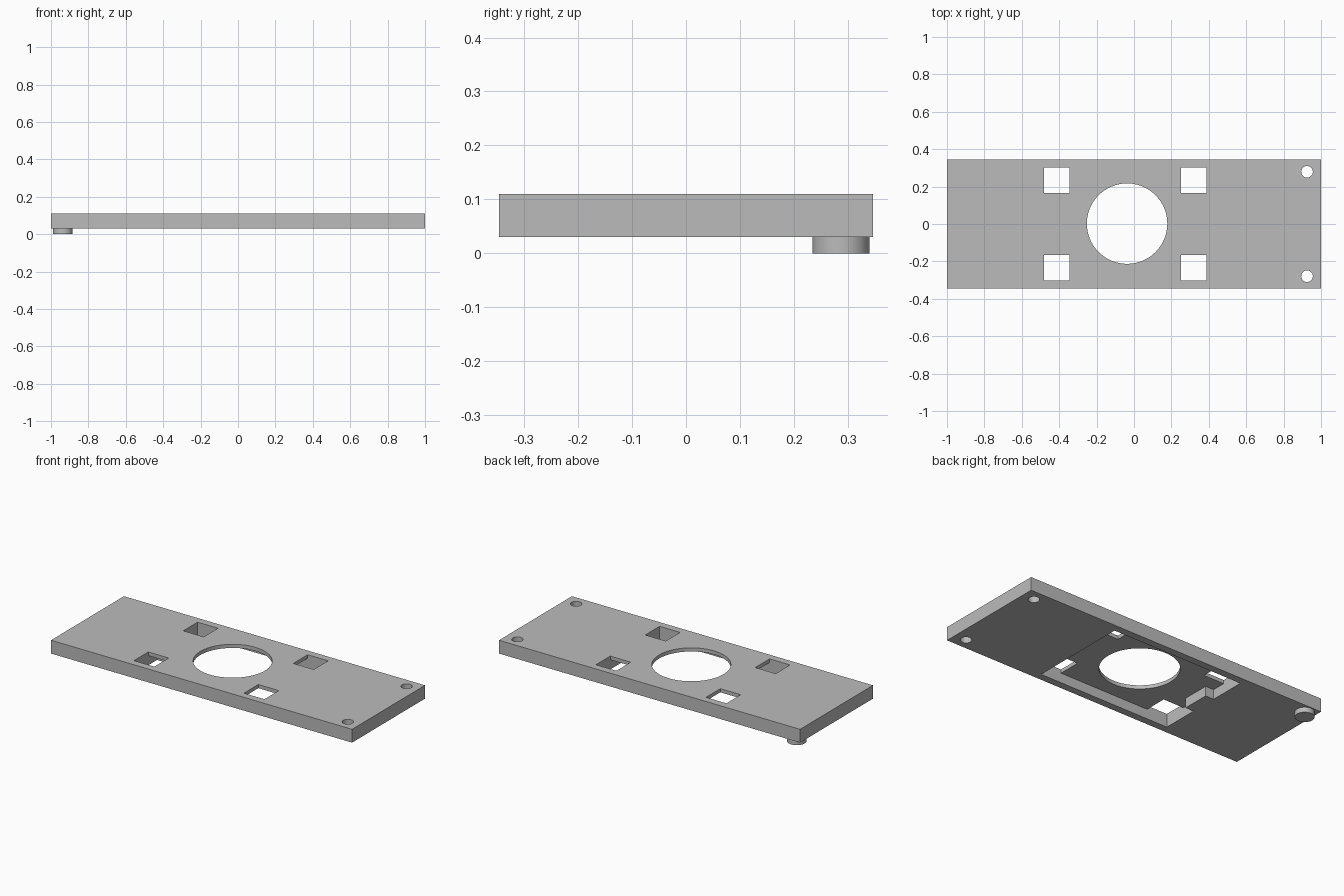
import bpy
import bmesh
import math

if "Cube" in bpy.data.objects:
    bpy.data.objects.remove(bpy.data.objects["Cube"], do_unlink=True)

BOTTOM, TOP = 0.03, 0.11      # plate faces
FLOOR = 0.088                 # ceiling of the underside recess
HALF_Y = 0.346
REC_X0, REC_X1, REC_Y = -0.48, 0.387, 0.302
WINDOW = 0.136                # side of a square opening

grey = bpy.data.materials.new("plain_grey")
grey.use_nodes = True
grey.diffuse_color = (0.5, 0.5, 0.5, 1)
grey.node_tree.nodes["Principled BSDF"].inputs["Base Color"].default_value = (0.5, 0.5, 0.5, 1)


def prism(name, outline, z0, z1):
    """Extrude a counter-clockwise outline from z0 to z1."""
    bm = bmesh.new()
    face = bm.faces.new([bm.verts.new((x, y, z0)) for x, y in outline])
    lifted = bmesh.ops.extrude_face_region(bm, geom=[face])["geom"]
    verts = [v for v in lifted if isinstance(v, bmesh.types.BMVert)]
    bmesh.ops.translate(bm, verts=verts, vec=(0, 0, z1 - z0))
    bmesh.ops.recalc_face_normals(bm, faces=bm.faces)
    mesh = bpy.data.meshes.new(name)
    bm.to_mesh(mesh)
    bm.free()
    mesh.materials.append(grey)
    obj = bpy.data.objects.new(name, mesh)
    bpy.context.collection.objects.link(obj)
    return obj


def rectangle(x0, x1, y0, y1):
    return [(x0, y0), (x1, y0), (x1, y1), (x0, y1)]


def circle(cx, cy, r, sides):
    steps = [2 * math.pi * i / sides for i in range(sides)]
    return [(cx + r * math.cos(a), cy + r * math.sin(a)) for a in steps]


def activate(obj):
    bpy.ops.object.select_all(action='DESELECT')
    obj.select_set(True)
    bpy.context.view_layer.objects.active = obj


def cut(target, outline, z0=0.0, z1=0.2):
    """Subtract a prism from the target and remove the cutter."""
    cutter = prism("cutter", outline, z0, z1)
    cutter.hide_render = True
    mod = target.modifiers.new("cut", 'BOOLEAN')
    mod.operation = 'DIFFERENCE'
    mod.solver = 'EXACT'
    mod.object = cutter
    activate(target)
    bpy.ops.object.modifier_apply(modifier=mod.name)
    bpy.data.objects.remove(cutter, do_unlink=True)


# Base plate
plate = prism("base_plate", rectangle(-1, 1, -HALF_Y, HALF_Y), BOTTOM, TOP)

# Underside recess, leaving a tab on its right wall
TAB_X, TAB_Y = -0.425, 0.083
recess = rectangle(REC_X0, REC_X1, -REC_Y, REC_Y)
recess += [(REC_X0, TAB_Y), (TAB_X, TAB_Y), (TAB_X, -TAB_Y), (REC_X0, -TAB_Y)]
cut(plate, recess, 0.0, FLOOR)

# Square openings in the recess corners
for x0 in (REC_X0, REC_X1 - WINDOW):
    for y0 in (-REC_Y, REC_Y - WINDOW):
        cut(plate, rectangle(x0, x0 + WINDOW, y0, y0 + WINDOW))

# Large round opening and two screw holes
cut(plate, circle(-0.037, 0.002, 0.215, 96))
for side in (-1, 1):
    cut(plate, circle(0.925, side * 0.279, 0.031, 32))

# Round foot under the back right corner
foot = prism("round_foot", circle(-0.937, 0.287, 0.053, 48), 0.0, BOTTOM + 0.01)

for part in (plate, foot):
    activate(part)
    bpy.ops.object.shade_smooth_by_angle(angle=math.radians(30))
